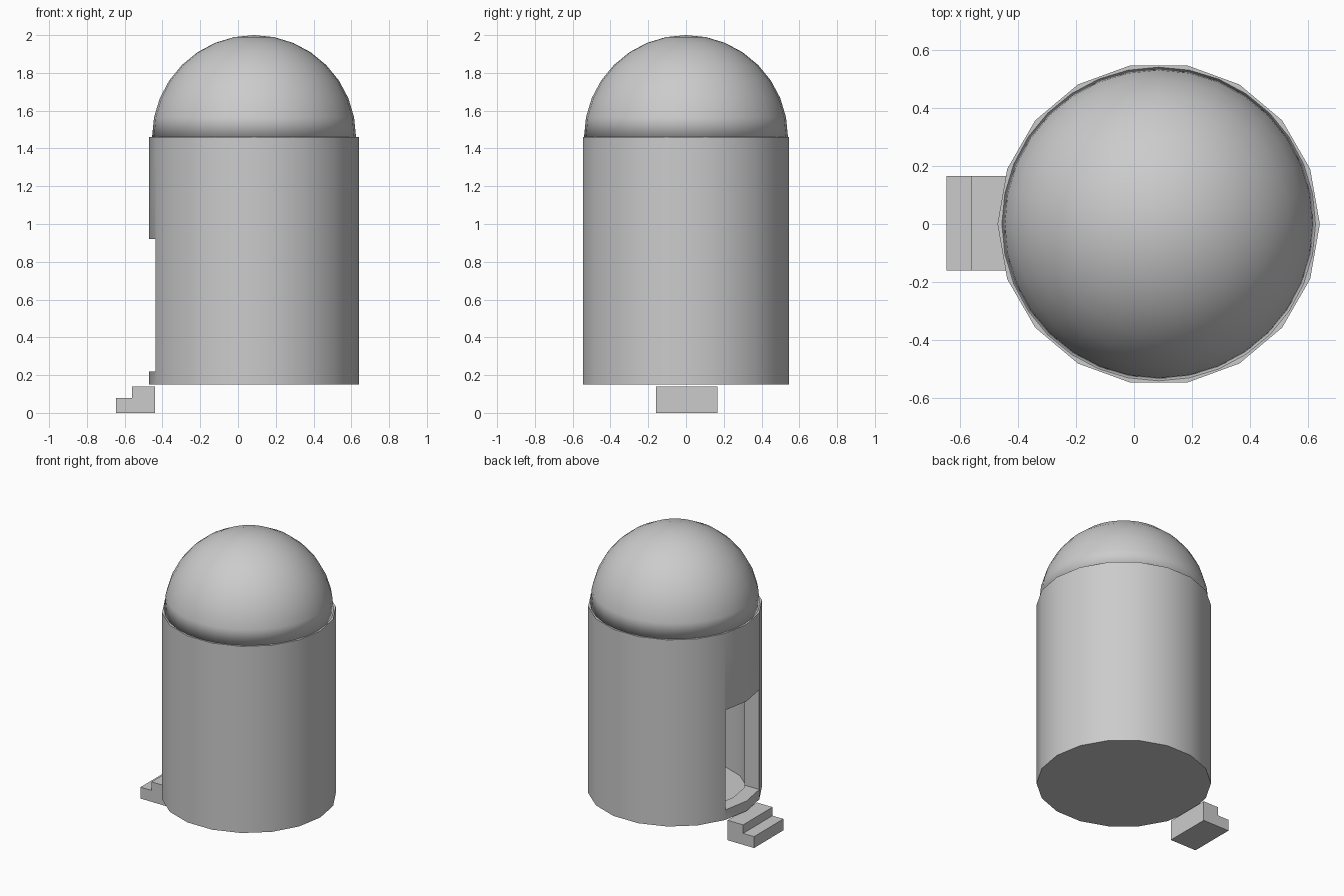
import bpy
import bmesh
from math import pi, radians
from mathutils import Matrix, Vector

if "Cube" in bpy.data.objects:
    bpy.data.objects.remove(bpy.data.objects["Cube"], do_unlink=True)

CX = 0.085                    # axis of the tower
BASE, EAVES = 0.15, 1.46      # bottom and top of the wall
R_OUT, R_IN, R_DOME = 0.555, 0.455, 0.54

grey = bpy.data.materials.new("plain grey")
grey.use_nodes = True
grey.diffuse_color = (0.6, 0.6, 0.6, 1)
grey.node_tree.nodes["Principled BSDF"].inputs["Base Color"].default_value = grey.diffuse_color


def finish(name, bm):
    bmesh.ops.recalc_face_normals(bm, faces=bm.faces)
    mesh = bpy.data.meshes.new(name)
    bm.to_mesh(mesh)
    bm.free()
    mesh.materials.append(grey)
    obj = bpy.data.objects.new(name, mesh)
    bpy.context.collection.objects.link(obj)
    return obj


def activate(obj):
    bpy.ops.object.select_all(action='DESELECT')
    obj.select_set(True)
    bpy.context.view_layer.objects.active = obj


def smooth(obj):
    activate(obj)
    bpy.ops.object.shade_smooth_by_angle(angle=radians(30))


def prism(name, outline, y0, y1):
    """Extrude an outline in the xz plane from y0 to y1."""
    bm = bmesh.new()
    face = bm.faces.new([bm.verts.new((x, y0, z)) for x, z in outline])
    new = bmesh.ops.extrude_face_region(bm, geom=[face])["geom"]
    bmesh.ops.translate(bm, vec=(0, y1 - y0, 0),
                        verts=[v for v in new if isinstance(v, bmesh.types.BMVert)])
    return finish(name, bm)


def spin(name, profile, sides):
    """Turn a radius/height profile around the tower axis."""
    bm = bmesh.new()
    verts = [bm.verts.new((CX + r, 0, z)) for r, z in profile]
    edges = [bm.edges.new(pair) for pair in zip(verts, verts[1:])]
    bmesh.ops.spin(bm, geom=verts + edges, cent=(CX, 0, 0), axis=(0, 0, 1),
                   angle=2 * pi, steps=sides)
    bmesh.ops.remove_doubles(bm, verts=bm.verts, dist=0.0005)
    return finish(name, bm)


# Hollow round wall with a thin floor
wall = spin("tower_wall", [(0, BASE), (R_OUT, BASE), (R_OUT, EAVES),
                           (R_IN, EAVES), (R_IN, BASE + 0.01), (0, BASE + 0.01)], 18)

# Doorway cut through the right side
cutter = prism("doorway_cutter", [(-0.7, 0.22), (-0.25, 0.22), (-0.25, 0.92), (-0.7, 0.92)],
               -0.188, 0.188)
cutter.hide_render = True
cut = wall.modifiers.new("doorway", 'BOOLEAN')
cut.operation = 'DIFFERENCE'
cut.solver = 'EXACT'
cut.object = cutter
activate(wall)
bpy.ops.object.modifier_apply(modifier=cut.name)
bpy.data.objects.remove(cutter, do_unlink=True)
smooth(wall)

# Half-sphere roof
bm = bmesh.new()
bmesh.ops.create_uvsphere(bm, u_segments=32, v_segments=16, radius=R_DOME,
                          matrix=Matrix.Translation(Vector((CX, 0, EAVES))))
low = [v for v in bm.verts if v.co.z < EAVES - 0.001]
bmesh.ops.delete(bm, geom=low, context='VERTS')
dome = finish("dome_roof", bm)
shell = dome.modifiers.new("shell", 'SOLIDIFY')
shell.thickness = 0.01
shell.offset = -1
smooth(dome)

# Two entrance steps in one block
prism("entrance_steps", [(-0.645, 0), (-0.44, 0), (-0.44, 0.14),
                         (-0.56, 0.14), (-0.56, 0.08), (-0.645, 0.08)], -0.16, 0.166)
